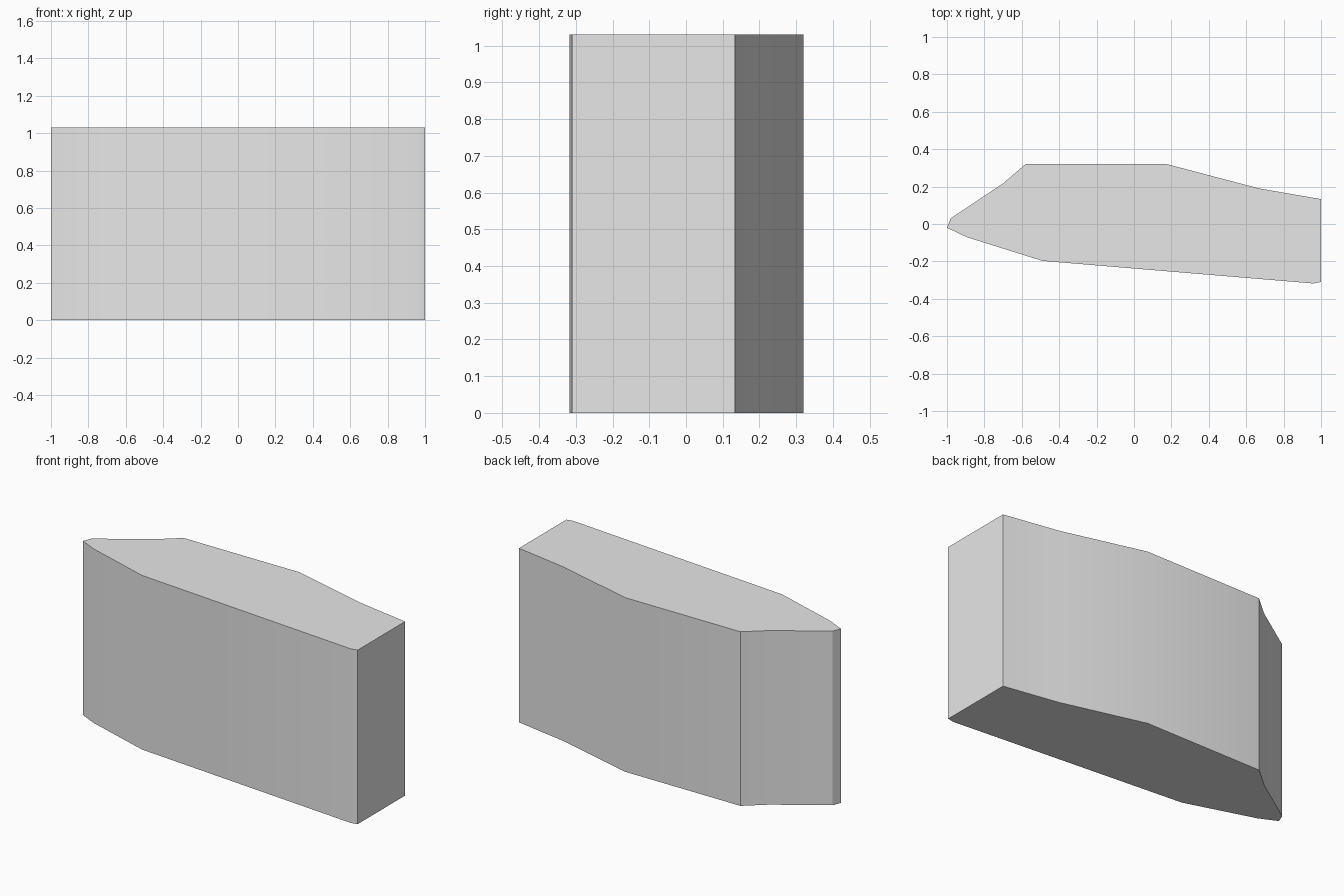
import bpy
import bmesh
import math

cube = bpy.data.objects.get("Cube")
if cube:
    bpy.data.objects.remove(cube, do_unlink=True)

HEIGHT = 1.03

# Footprint, counter-clockwise from the pointed end
footprint = [
    (-1.0, -0.02), (-0.895, -0.07), (-0.49, -0.197), (0.96, -0.318),
    (1.0, -0.31), (1.0, 0.133), (0.67, 0.19), (0.175, 0.32),
    (-0.58, 0.32), (-0.70, 0.217), (-0.98, 0.03),
]

# Plain grey material
grey = bpy.data.materials.new("light grey")
grey.use_nodes = True
colour = (0.8, 0.8, 0.8, 1.0)
grey.diffuse_color = colour
grey.node_tree.nodes["Principled BSDF"].inputs["Base Color"].default_value = colour

# Prism block: footprint extruded straight up
bm = bmesh.new()
base = bm.faces.new([bm.verts.new((x, y, 0)) for x, y in footprint])
extruded = bmesh.ops.extrude_face_region(bm, geom=[base], use_keep_orig=True)
top_verts = [v for v in extruded["geom"] if isinstance(v, bmesh.types.BMVert)]
bmesh.ops.translate(bm, verts=top_verts, vec=(0, 0, HEIGHT))
bmesh.ops.recalc_face_normals(bm, faces=bm.faces)

mesh = bpy.data.meshes.new("block")
bm.to_mesh(mesh)
bm.free()
mesh.materials.append(grey)
block = bpy.data.objects.new("block", mesh)
bpy.context.collection.objects.link(block)

# Soft shading across the gentle side bends, sharp at the corners
bpy.ops.object.select_all(action="DESELECT")
block.select_set(True)
bpy.context.view_layer.objects.active = block
bpy.ops.object.shade_smooth_by_angle(angle=math.radians(30))
